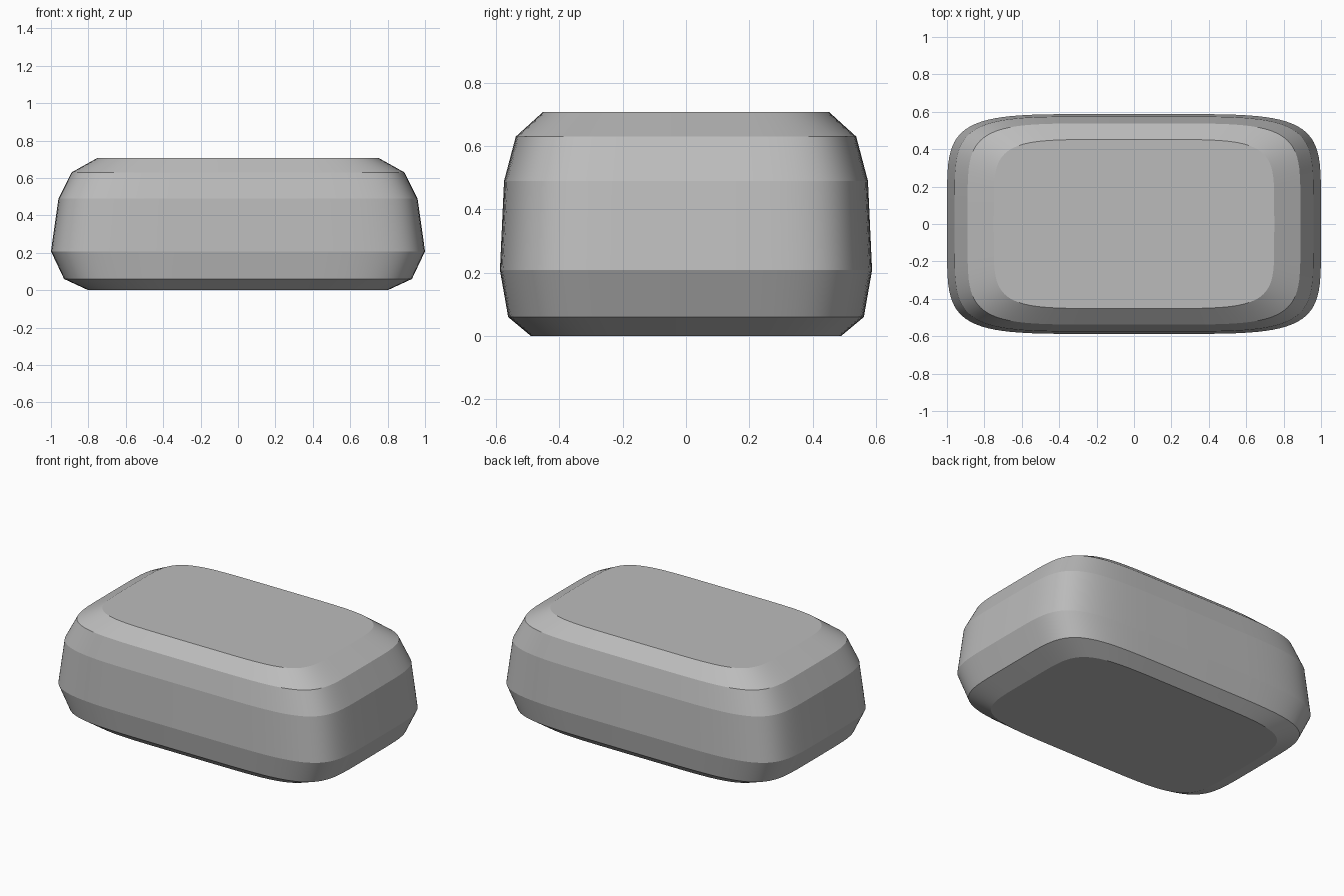
import bpy, bmesh
from math import sin, cos, pi, copysign

cube = bpy.data.objects.get("Cube")
if cube:
    bpy.data.objects.remove(cube, do_unlink=True)

SEGMENTS = 96
ROUNDNESS = 5.5

# Height, half width and half depth of each ring
RINGS = [(0.0, 0.80, 0.49), (0.06, 0.93, 0.562), (0.208, 1.0, 0.588),
         (0.49, 0.96, 0.575), (0.63, 0.89, 0.538), (0.708, 0.75, 0.452)]


def soft(value):
    """Bend a circle coordinate into a rounded rectangle."""
    return copysign(abs(value) ** (2 / ROUNDNESS), value)


def add_ring(bm, z, half_x, half_y):
    angles = [2 * pi * i / SEGMENTS for i in range(SEGMENTS)]
    return [bm.verts.new((half_x * soft(cos(a)), half_y * soft(sin(a)), z))
            for a in angles]


# Body: rounded rectangles joined into bands, closed at both ends
bm = bmesh.new()
rings = [add_ring(bm, *ring) for ring in RINGS]
for low, high in zip(rings, rings[1:]):
    for i in range(SEGMENTS):
        j = (i + 1) % SEGMENTS
        bm.faces.new((low[i], low[j], high[j], high[i]))
bm.faces.new(rings[-1])
bm.faces.new(rings[0][::-1])

# Smooth around the corners, crisp between the bands
for face in bm.faces:
    face.smooth = len(face.verts) == 4
for edge in bm.edges:
    a, b = edge.verts
    edge.smooth = abs(a.co.z - b.co.z) > 0.001

mesh = bpy.data.meshes.new("rounded_body")
bm.to_mesh(mesh)
bm.free()
body = bpy.data.objects.new("rounded_body", mesh)
bpy.context.collection.objects.link(body)

# Plain grey
grey = bpy.data.materials.new("plain grey")
grey.use_nodes = True
colour = (0.5, 0.5, 0.5, 1)
grey.diffuse_color = colour
grey.node_tree.nodes["Principled BSDF"].inputs["Base Color"].default_value = colour
mesh.materials.append(grey)
